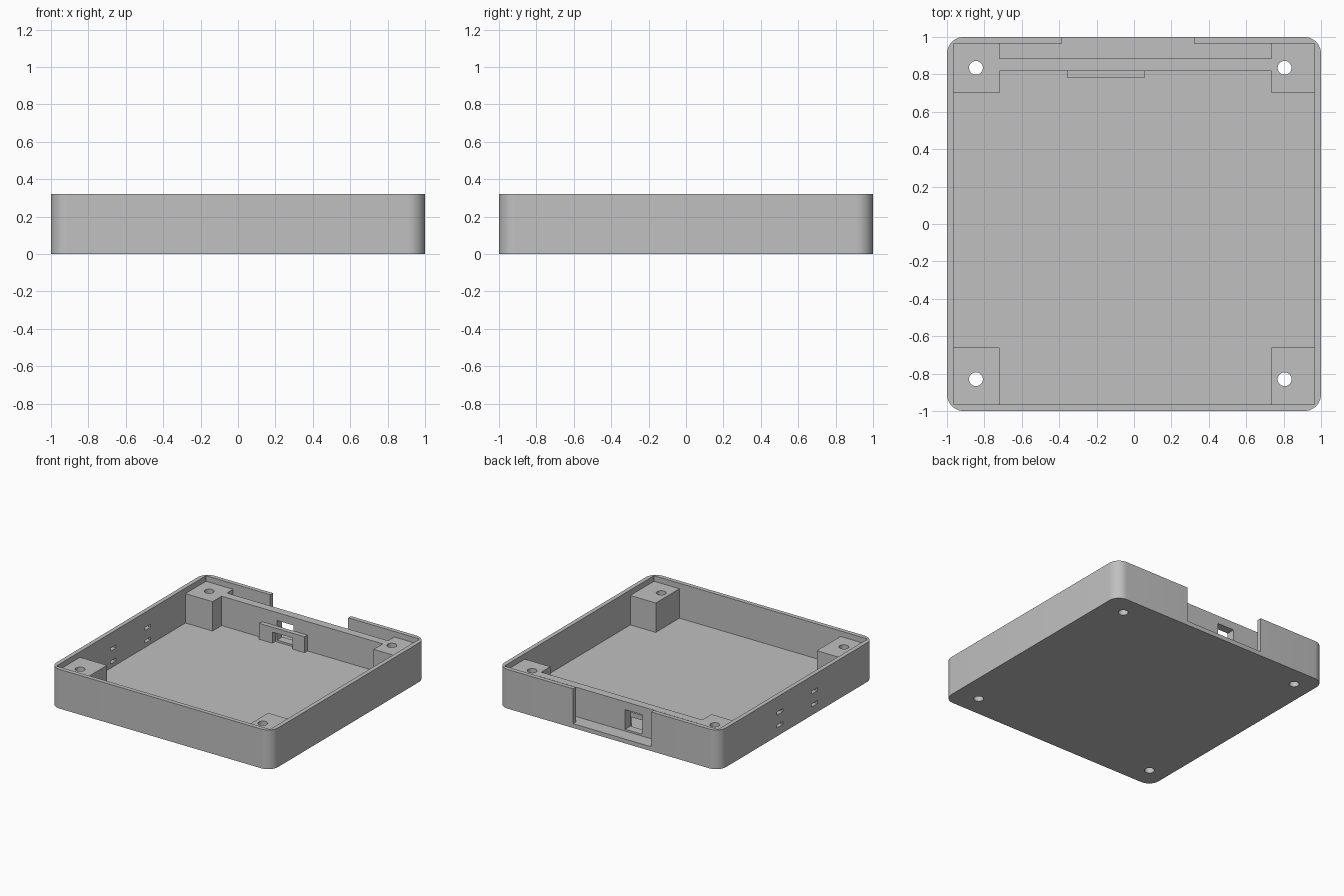
import bpy, bmesh

cube = bpy.data.objects.get("Cube")
if cube:
    bpy.data.objects.remove(cube, do_unlink=True)

grey = bpy.data.materials.new("plain_grey")
grey.use_nodes = True
grey.diffuse_color = (0.53, 0.53, 0.53, 1)
grey.node_tree.nodes["Principled BSDF"].inputs["Base Color"].default_value = grey.diffuse_color


def finish(name, bm):
    mesh = bpy.data.meshes.new(name)
    bm.to_mesh(mesh)
    bm.free()
    mesh.materials.append(grey)
    obj = bpy.data.objects.new(name, mesh)
    bpy.context.collection.objects.link(obj)
    return obj


def box(name, x, y, z, corner=0):
    """Box from (min, max) ranges, with optional rounded upright edges."""
    bm = bmesh.new()
    bmesh.ops.create_cube(bm, size=1)
    for v in bm.verts:
        v.co = [r[0] if c < 0 else r[1] for c, r in zip(v.co, (x, y, z))]
    if corner:
        upright = [e for e in bm.edges if abs(e.verts[0].co.z - e.verts[1].co.z) > 0.1]
        bmesh.ops.bevel(bm, geom=upright, offset=corner, segments=10,
                        profile=0.5, affect='EDGES')
    return finish(name, bm)


def cylinder(name, x, y, radius):
    bm = bmesh.new()
    bmesh.ops.create_cone(bm, cap_ends=True, segments=32, radius1=radius,
                          radius2=radius, depth=1)
    bmesh.ops.translate(bm, verts=bm.verts, vec=(x, y, 0.1))
    return finish(name, bm)


def cut(obj, cutter):
    cutter.hide_render = True
    mod = obj.modifiers.new("cut", 'BOOLEAN')
    mod.operation = 'DIFFERENCE'
    mod.solver = 'EXACT'
    mod.object = cutter
    bpy.context.view_layer.objects.active = obj
    bpy.ops.object.modifier_apply(modifier=mod.name)
    bpy.data.objects.remove(cutter, do_unlink=True)


INNER, FLOOR, TOP, SHELF = 0.965, 0.035, 0.32, 0.275

# Open tray with rounded corners
tray = box("tray", (-1, 1), (-1, 1), (0, TOP), corner=0.09)
cut(tray, box("cavity", (-INNER, INNER), (-INNER, INNER), (FLOOR, 1)))

# Opening in the back wall
cut(tray, box("back_opening", (-0.385, 0.32), (0.92, 1.1), (FLOOR, 1)))

# Vent slots in the right wall
for y in (-0.23, 0.215):
    for z in (0.08, 0.185):
        cut(tray, box("slot", (-1.1, -0.9), (y - 0.037, y + 0.037), (z - 0.012, z + 0.012)))

# Corner posts with screw holes through post and floor
EMBED = INNER + 0.003
for side, xr, hx in (("right", (-EMBED, -0.72), -0.845), ("left", (0.735, EMBED), 0.805)):
    for end, yr, hy in (("front", (-EMBED, -0.66), -0.83), ("back", (0.70, EMBED), 0.835)):
        post = box(f"{end}_{side}_post", xr, yr, (FLOOR - 0.005, SHELF))
        for part in (post, tray):
            cut(part, cylinder("screw_hole", hx, hy, 0.037))

# Inner back wall with a socket window
wall = box("inner_back_wall", (-0.72, 0.735), (0.817, 0.885), (FLOOR - 0.005, SHELF))
cut(wall, box("window", (-0.22, -0.07), (0.7, 1), (0.05, 0.21)))

# Bracket in front of the window: two legs under a bar
bracket = box("socket_bracket", (-0.355, 0.055), (0.78, 0.817), (FLOOR - 0.005, 0.165))
cut(bracket, box("notch", (-0.235, -0.055), (0.7, 0.9), (0, 0.125)))

# Smooth the rounded corners and keep edges sharp
bpy.ops.object.select_all(action='DESELECT')
for obj in bpy.context.scene.objects:
    if obj.type == 'MESH':
        obj.select_set(True)
bpy.context.view_layer.objects.active = tray
bpy.ops.object.shade_smooth_by_angle(angle=0.6)
